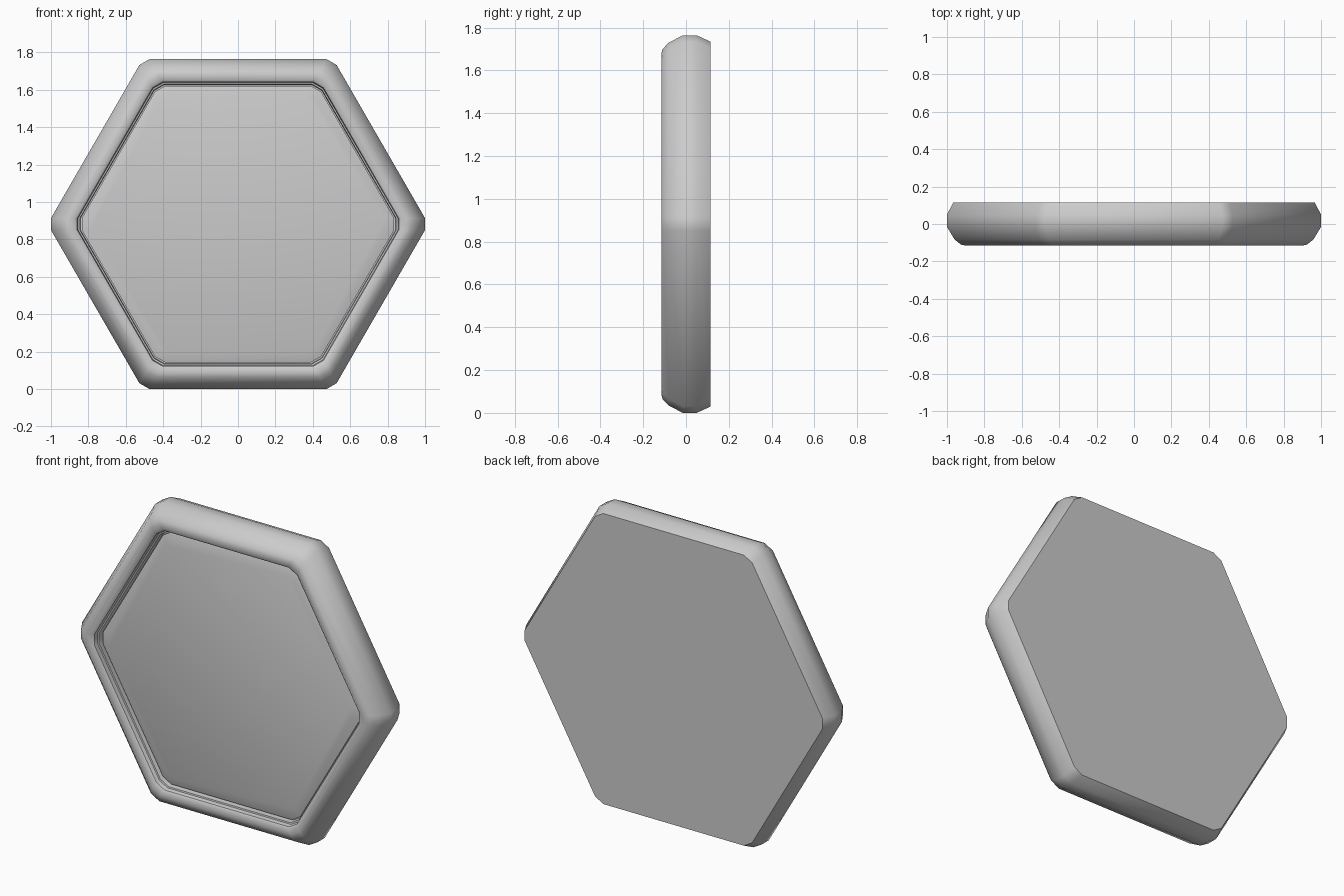
import bpy, bmesh, math

if "Cube" in bpy.data.objects:
    bpy.data.objects.remove(bpy.data.objects["Cube"])

APOTHEM = 0.882   # centre to outer flat side
CUT = 0.036       # corner chamfer length along each side


def hex_ring(bm, inset, y):
    """Hexagon with chamfered corners, inset from the outer outline."""
    r = (APOTHEM - inset) * 2 / math.sqrt(3)
    pts = [(r * math.cos(math.radians(60 * i)), r * math.sin(math.radians(60 * i))) for i in range(6)]
    ring = []
    for i, (x, z) in enumerate(pts):
        for px, pz in (pts[i - 1], pts[(i + 1) % 6]):
            t = CUT / r
            ring.append(bm.verts.new((x + (px - x) * t, y, APOTHEM + z + (pz - z) * t)))
    return ring


def loft(name, profile, angle):
    """Sweep (inset, y) profile points round the hexagon and cap both ends."""
    bm = bmesh.new()
    rings = [hex_ring(bm, d, y) for d, y in profile]
    for a, b in zip(rings, rings[1:]):
        for i in range(12):
            j = (i + 1) % 12
            bm.faces.new((a[i], a[j], b[j], b[i]))
    bm.faces.new(rings[0])
    bm.faces.new(rings[-1])
    bmesh.ops.recalc_face_normals(bm, faces=bm.faces)
    mesh = bpy.data.meshes.new(name)
    bm.to_mesh(mesh)
    bm.free()
    obj = bpy.data.objects.new(name, mesh)
    bpy.context.collection.objects.link(obj)
    bpy.ops.object.select_all(action='DESELECT')
    bpy.context.view_layer.objects.active = obj
    obj.select_set(True)
    bpy.ops.object.shade_smooth_by_angle(angle=math.radians(angle))


# Rounded frame with flat back and a stepped recess in front
loft("hexagonal_frame", [
    (0.030, 0.115), (0.0, 0.05), (0.0, -0.015), (0.035, -0.082),
    (0.065, -0.110), (0.085, -0.115), (0.110, -0.113), (0.122, -0.104),
    (0.126, -0.080), (0.134, -0.078), (0.137, -0.045)], 40)

# Shallow raised panel with a bevelled border
loft("front_panel", [(0.143, -0.040), (0.143, -0.060), (0.188, -0.075)], 20)
